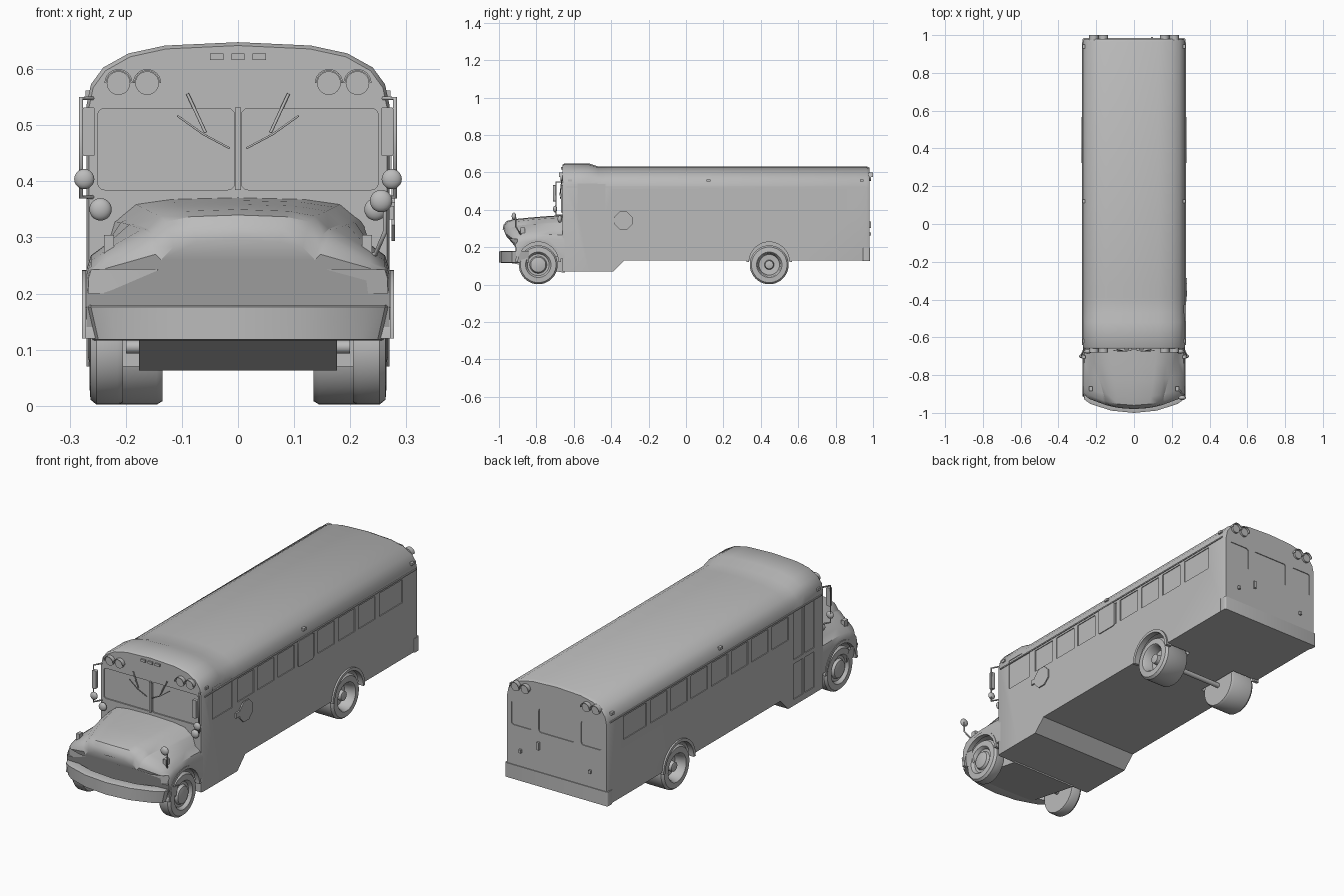
import bpy, bmesh, math
from math import sin, cos, pi, radians
from mathutils import Vector

if "Cube" in bpy.data.objects:
    bpy.data.objects.remove(bpy.data.objects["Cube"], do_unlink=True)

GREY = (0.5, 0.5, 0.5, 1)
paint = bpy.data.materials.new("plain grey")
paint.use_nodes = True
paint.diffuse_color = GREY
paint.node_tree.nodes["Principled BSDF"].inputs["Base Color"].default_value = GREY


# ---- helpers ----
def make(name, bm, angle=35):
    bmesh.ops.recalc_face_normals(bm, faces=bm.faces)
    mesh = bpy.data.meshes.new(name)
    bm.to_mesh(mesh)
    bm.free()
    mesh.materials.append(paint)
    ob = bpy.data.objects.new(name, mesh)
    bpy.context.collection.objects.link(ob)
    smooth(ob, angle)
    return ob


def smooth(ob, angle=35):
    bpy.ops.object.select_all(action='DESELECT')
    ob.select_set(True)
    bpy.context.view_layer.objects.active = ob
    bpy.ops.object.shade_smooth_by_angle(angle=radians(angle))


def loft(bm, rings):
    rows = [[bm.verts.new(p) for p in ring] for ring in rings]
    n = len(rows[0])
    for a, b in zip(rows, rows[1:]):
        for i in range(n):
            j = (i + 1) % n
            bm.faces.new((a[i], a[j], b[j], b[i]))
    bm.faces.new(rows[0])
    bm.faces.new(rows[-1])


def prism(bm, pts, axis, lo, hi):
    """Extrude a 2D outline along one axis."""
    def place(p, d):
        q = list(p)
        q.insert(axis, d)
        return q
    loft(bm, [[place(p, d) for p in pts] for d in (lo, hi)])


def circle(a, b, r, n=32, turn=0.0):
    return [(a + r * cos(2 * pi * i / n + turn), b + r * sin(2 * pi * i / n + turn)) for i in range(n)]


def rect(a0, b0, a1, b1, r=0.0):
    if not r:
        return [(a0, b0), (a1, b0), (a1, b1), (a0, b1)]
    pts = []
    for k, (a, b) in enumerate([(a1 - r, b1 - r), (a0 + r, b1 - r), (a0 + r, b0 + r), (a1 - r, b0 + r)]):
        pts += [(a + r * cos(pi / 2 * (k + t / 3)), b + r * sin(pi / 2 * (k + t / 3))) for t in range(4)]
    return pts


def flip(pts):
    return [(-p[0], p[1]) for p in pts]


def cut(ob, bm):
    cutter = make("cutter", bm)
    cutter.hide_render = True
    mod = ob.modifiers.new("cut", 'BOOLEAN')
    mod.operation, mod.solver, mod.object = 'DIFFERENCE', 'EXACT', cutter
    bpy.context.view_layer.objects.active = ob
    bpy.ops.object.modifier_apply(modifier=mod.name)
    bpy.data.objects.remove(cutter, do_unlink=True)
    smooth(ob)


def tube(name, path, r):
    cu = bpy.data.curves.new(name, 'CURVE')
    cu.dimensions, cu.bevel_depth, cu.bevel_resolution, cu.use_fill_caps = '3D', r, 1, True
    sp = cu.splines.new('POLY')
    sp.points.add(len(path) - 1)
    for pt, co in zip(sp.points, path):
        pt.co = (*co, 1)
    cu.materials.append(paint)
    bpy.context.collection.objects.link(bpy.data.objects.new(name, cu))


def mirrored(half):
    return half + [(-x, z) for x, z in reversed(half) if x > 0]


# ---- passenger body: roof height, floor height and width along y ----
def body_ring(y, top, floor, s):
    half = [(0, top), (.13, top - .006), (.195, top - .02), (.24, top - .045),
            (.262, top - .075), (.27, top - .112), (.27, floor)]
    return [(x * s, y, z) for x, z in mirrored(half)]

bm = bmesh.new()
loft(bm, [body_ring(*s) for s in [
    (-.66, .642, .07, .985), (-.65, .648, .07, 1), (-.52, .648, .07, 1), (-.47, .632, .07, 1),
    (-.39, .632, .07, 1), (-.33, .632, .13, 1), (.965, .632, .13, 1), (.98, .625, .13, .98)]])
body = make("passenger_body", bm)

# Recessed windows, door panes and rear wheel wells
bm = bmesh.new()
windows = [(-.39 + .153 * k, -.265 + .153 * k) for k in range(7)] + [(.685, .86)]
for side in (1, -1):
    lo, hi = sorted((side * .266, side * .3))
    for a, b in windows:
        prism(bm, rect(a, .40, b, .51), 0, lo, hi)
    if side > 0:
        prism(bm, rect(-.58, .39, -.43, .54), 0, lo, hi)
    else:
        for a, b in ((-.585, -.515), (-.5, -.43)):
            prism(bm, rect(a, .1, b, .27), 0, lo, hi)
            prism(bm, rect(a, .29, b, .525), 0, lo, hi)
    prism(bm, circle(.445, .12, .116), 0, *sorted((side * .13, side * .31)))
    glass = rect(.006, .385, .25, .53, .012)
    prism(bm, glass if side > 0 else flip(glass), 1, -.7, -.654)
    rear = rect(.13, .385, .24, .50, .012)
    prism(bm, rear if side > 0 else flip(rear), 1, .976, 1.05)
prism(bm, rect(-.095, .385, .095, .50, .012), 1, .976, 1.05)
cut(body, bm)

# Window frames, drip rails and rear bumper
bm = bmesh.new()
prism(bm, rect(.066, .393, .184, .517, .012), 0, .262, .274)
make("emergency_window", bm)
bm = bmesh.new()
for x in (.271, -.271):
    prism(bm, rect(-.64, .519, .96, .525), 0, x - .003, x + .003)
make("drip_rails", bm)
bm = bmesh.new()
prism(bm, rect(-.273, .945, .273, .984, .008), 2, .127, .195)
make("rear_bumper", bm)


# ---- hood and fenders ----
def hood_ring(y, w, top, fender, bow):
    half = [(0, top), (w * .6, top - .003), (w * .92, top - .012), (w + .012, top - .035),
            (w + .022, (top + fender) / 2), (.235, fender), (.262, fender - .02), (.27, fender - .045), (.27, .14)]
    return [(x, y + bow * (x / .27) ** 2, z) for x, z in mirrored(half)]

bm = bmesh.new()
loft(bm, [hood_ring(*s) for s in [
    (-.64, .2, .372, .285, 0), (-.74, .187, .366, .288, .01), (-.83, .172, .359, .287, .03),
    (-.92, .15, .35, .278, .06), (-.96, .14, .34, .268, .07), (-.975, .132, .32, .255, .07),
    (-.98, .125, .295, .245, .07)]])
hood = make("hood", bm)
bm = bmesh.new()
pocket = [(.12, -1.05), (.12, -.965), (.145, -.945), (.266, -.90), (.266, -1.05)]
for pts in (pocket, flip(pocket)):
    prism(bm, pts, 2, .2, .243)
for lo, hi in ((.15, .3), (-.3, -.15)):
    prism(bm, circle(-.79, .115, .118), 0, lo, hi)
cut(hood, bm)

# Front bumper swept along a bowed path
bm = bmesh.new()
section = [(0, .118), (0, .176), (.012, .18), (.05, .178), (.05, .118), (.02, .116)]
rings = []
for x, y in [(-.273, -.89), (-.262, -.93), (-.23, -.953), (-.12, -.988), (0, -1),
             (.12, -.988), (.23, -.953), (.262, -.93), (.273, -.89)]:
    rings.append([(x * (.95 if z < .13 else 1), y + d, z) for d, z in section])
loft(bm, rings)
make("front_bumper", bm)

# Sloped engine tray and axles
bm = bmesh.new()
prism(bm, [(-.65, .063), (-.95, .118), (-.95, .15), (-.65, .15)], 0, -.176, .176)
make("engine_tray", bm)
bm = bmesh.new()
for y in (-.79, .445):
    prism(bm, circle(y, .105, .012, 12), 0, -.2, .2)
make("axles", bm)

# ---- wheels: rings of (distance outward, radius) ----
front_rim = [(.205, .07), (.205, .1), (.215, .104), (.252, .104), (.263, .095), (.265, .068), (.258, .062),
             (.25, .058), (.25, .046), (.262, .04), (.267, .02)]
rear_rim = [(.135, .07), (.135, .098), (.145, .104), (.252, .104), (.263, .095), (.265, .068), (.258, .062),
            (.215, .055), (.212, .026), (.25, .022), (.253, .012)]
for label, y, rim in (("front", -.79, front_rim), ("rear", .445, rear_rim)):
    for word, side in (("left", 1), ("right", -1)):
        bm = bmesh.new()
        loft(bm, [[(side * x, a, b) for a, b in circle(y, .106, r, 40)] for x, r in rim])
        make(f"{label}_{word}_wheel", bm)
        # Raised lip around the wheel opening
        bm = bmesh.new()
        outer, inner = .122, .108
        arcs = [[(y + r * cos(pi * t / 24), .12 + r * sin(pi * t / 24)) for t in range(25)] for r in (outer, inner)]
        reach = .278 if label == "rear" else .273
        prism(bm, arcs[0] + arcs[1][::-1], 0, *sorted((side * .25, side * reach)))
        make(f"{label}_{word}_arch", bm)

# ---- warning lamps with hoods, front and rear ----
for label, y, out in (("front", -.655, -1), ("rear", .975, 1)):
    bm = bmesh.new()
    for x in (-.213, -.162, .162, .213):
        prism(bm, circle(x, .575, .021, 24), 1, *sorted((y, y + out * .015)))
        arcs = [[(x + r * cos(pi * t / 12), .575 + r * sin(pi * t / 12)) for t in range(13)] for r in (.025, .022)]
        prism(bm, arcs[0] + arcs[1][::-1], 1, *sorted((y, y + out * .025)))
    make(f"{label}_warning_lamps", bm)

# Small marker lamps
bm = bmesh.new()
for x in (-.038, 0, .038):
    prism(bm, rect(x - .012, .616, x + .012, .628), 1, -.668, -.63)
for x in (-.265, .265):
    for y in (-.62, .12, .94):
        prism(bm, rect(y - .01, .55, y + .01, .562), 0, x - .007, x + .007)
for x in (-.23, .23):
    prism(bm, rect(x - .009, -.885, x + .009, -.86), 2, .26, .304)
make("marker_lamps", bm)

# Rear door hardware
bm = bmesh.new()
for x, z, h in ((.19, .27, .008), (.095, .32, .018), (-.18, .27, .008)):
    prism(bm, rect(x - .006, z - h, x + .006, z + h), 1, .97, .99)
make("rear_handles", bm)

# Stop paddle
bm = bmesh.new()
prism(bm, circle(-.335, .342, .052, 8, pi / 8), 0, .274, .28)
prism(bm, rect(-.41, .332, -.36, .356), 0, .262, .278)
make("stop_paddle", bm)

# ---- windscreen post, wipers and mirrors ----
bm = bmesh.new()
prism(bm, rect(-.005, .385, .005, .532), 1, -.668, -.65)
make("windscreen_post", bm)


def ball(bm, at, r):
    geo = bmesh.ops.create_uvsphere(bm, u_segments=20, v_segments=10, radius=r)
    for v in geo["verts"]:
        v.co = Vector((v.co.x, v.co.y * .6, v.co.z)) + Vector(at)

for word, s in (("left", 1), ("right", -1)):
    tube(f"{word}_wiper_arm", [(s * .09, -.665, .556), (s * .058, -.672, .487)], .003)
    tube(f"{word}_wiper_blade", [(s * .108, -.67, .517), (s * .062, -.674, .484), (s * .015, -.67, .459)], .002)
    tube(f"{word}_mirror_frame", [(s * .255, -.65, .548), (s * .28, -.695, .548),
                                  (s * .28, -.695, .372), (s * .255, -.65, .372)], .004)
    bm = bmesh.new()
    pane = rect(.255, .445, .277, .532, .004)
    prism(bm, pane if s > 0 else flip(pane), 1, -.712, -.697)
    ball(bm, (s * .274, -.7, .404), .018)
    ball(bm, (s * .245, -.675, .35), .02)
    make(f"{word}_mirrors", bm)
bm = bmesh.new()
ball(bm, (.255, -.92, .365), .02)
make("hood_mirror", bm)
tube("hood_mirror_stalk", [(.262, -.91, .36), (.262, -.91, .31), (.245, -.885, .27), (.225, -.87, .27)], .004)
